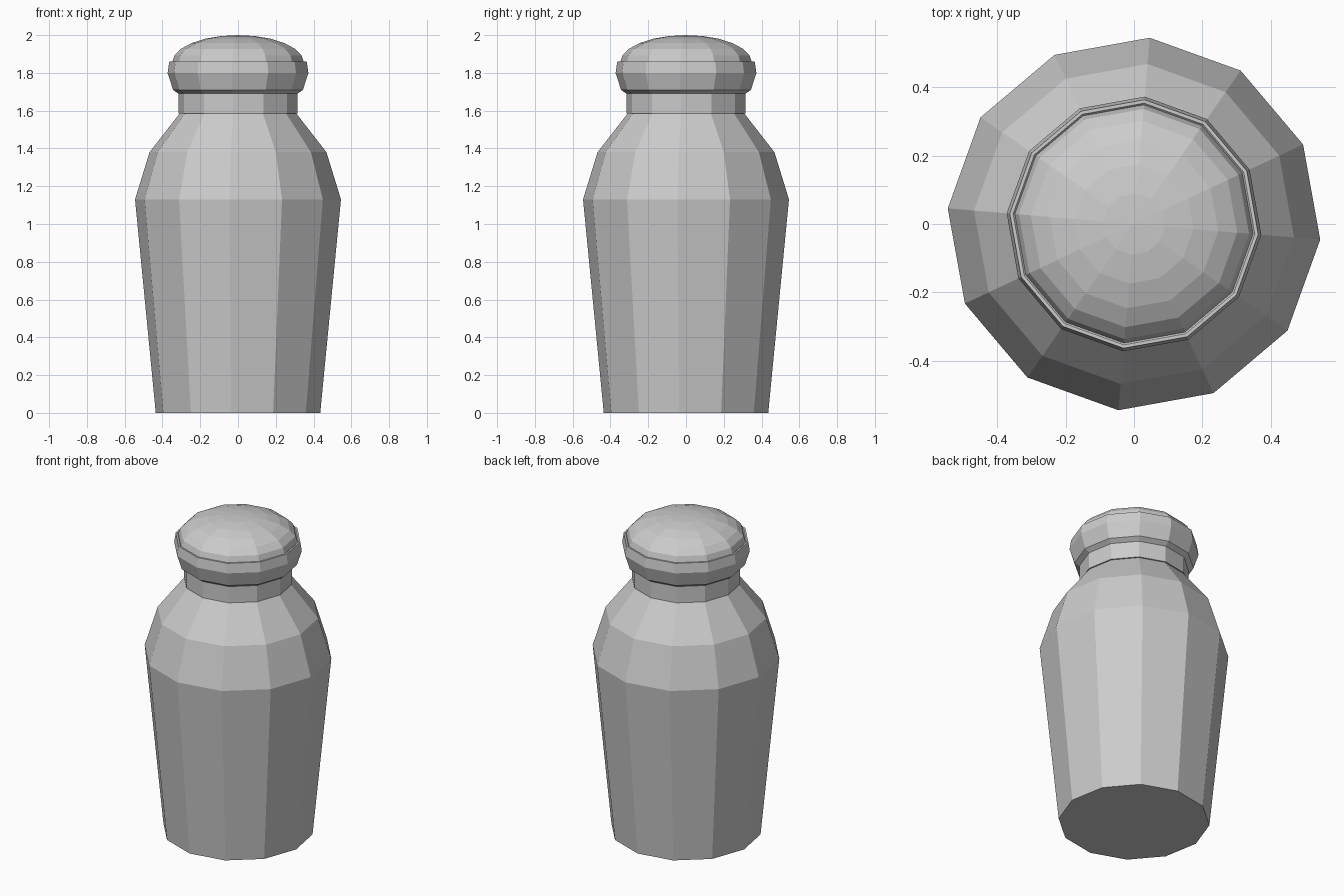
import bpy, bmesh, math

if "Cube" in bpy.data.objects:
    bpy.data.objects.remove(bpy.data.objects["Cube"])

SIDES = 12
TURN = math.radians(-4.8)


def lathe(name, profile):
    """Revolve (radius, z) points into a closed flat-shaded 12-sided solid."""
    bm = bmesh.new()
    rings = []
    for r, z in profile:
        if r == 0:
            rings.append([bm.verts.new((0, 0, z))] * SIDES)
        else:
            rings.append([bm.verts.new((r * math.cos(TURN + i * math.tau / SIDES),
                                        r * math.sin(TURN + i * math.tau / SIDES), z))
                          for i in range(SIDES)])
    for low, high in zip(rings, rings[1:]):
        for i in range(SIDES):
            j = (i + 1) % SIDES
            quad = dict.fromkeys((low[i], low[j], high[j], high[i]))
            bm.faces.new(list(quad))
    bm.faces.new(rings[0][::-1])
    if profile[-1][0] > 0:
        bm.faces.new(rings[-1])
    bmesh.ops.recalc_face_normals(bm, faces=bm.faces)
    mesh = bpy.data.meshes.new(name)
    bm.to_mesh(mesh)
    bm.free()
    obj = bpy.data.objects.new(name, mesh)
    bpy.context.collection.objects.link(obj)
    return obj


# Tapered body, shoulders and neck
lathe("jar_body", [(0.437, 0), (0.547, 1.13), (0.47, 1.38),
                   (0.31, 1.585), (0.317, 1.586), (0.317, 1.695)])

# Lid: flared band, small rim step and shallow dome
dome = [(0.35 * math.cos(math.radians(a)), 1.855 + 0.145 * math.sin(math.radians(a)))
        for a in range(0, 90, 15)]
lathe("lid", [(0.317, 1.69), (0.345, 1.71), (0.374, 1.80), (0.365, 1.86),
              (0.355, 1.86)] + dome + [(0, 2.0)])
